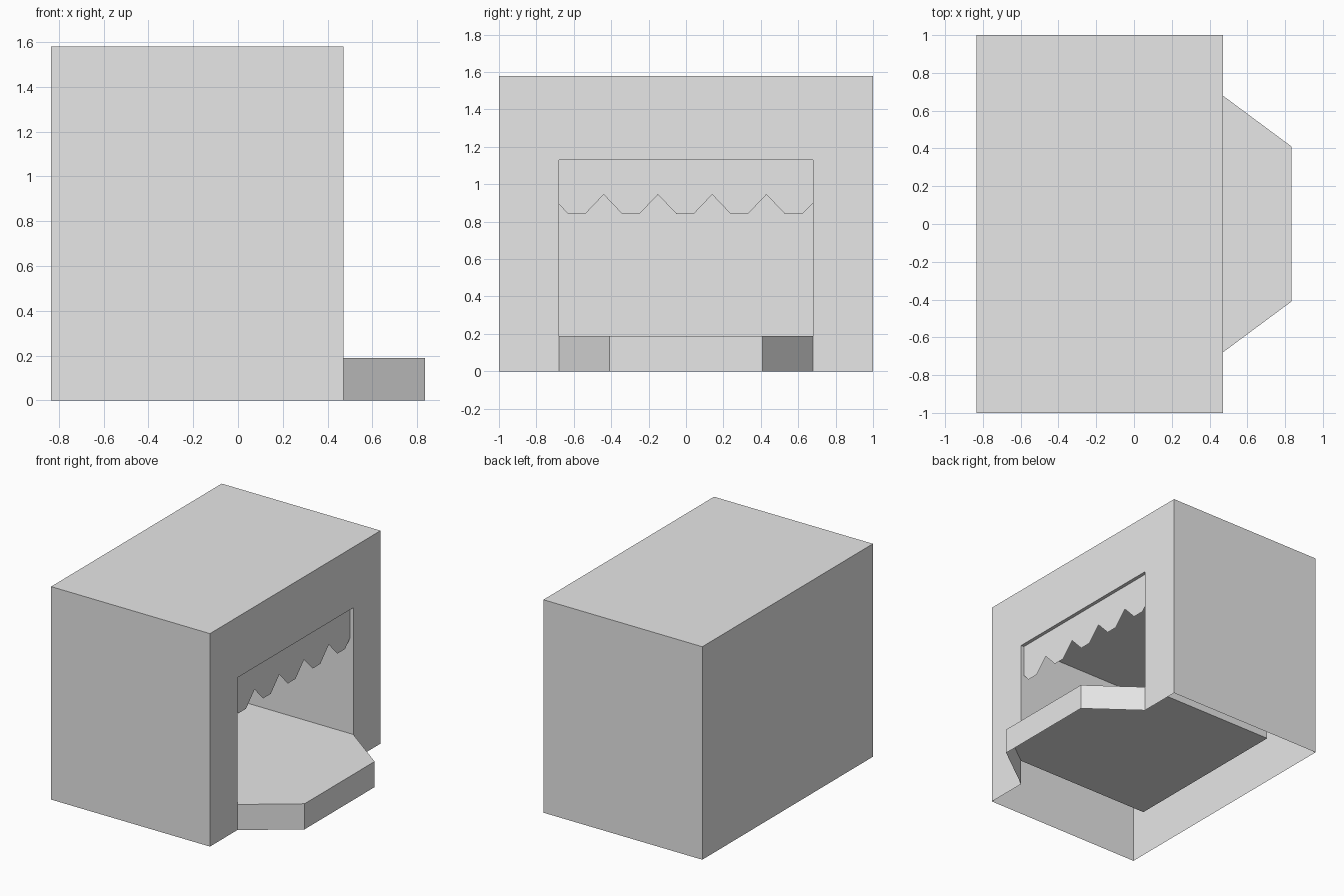
import bpy

cube = bpy.data.objects.get("Cube")
if cube:
    bpy.data.objects.remove(cube, do_unlink=True)

GREY = 0.8
mat = bpy.data.materials.new("plain_grey")
mat.use_nodes = True
mat.diffuse_color = (GREY, GREY, GREY, 1)
mat.node_tree.nodes["Principled BSDF"].inputs["Base Color"].default_value = (GREY, GREY, GREY, 1)

# Main dimensions
BACK, FRONT, HEARTH = -0.834, 0.47, 0.834
SIDE, HEIGHT = 1.0, 1.58
OPEN_Y, OPEN_Z = 0.68, 1.13
FLOOR_Z, FIRE_BACK = 0.19, -0.657
HEARTH_Y = 0.41


def sheet_object(name, polygons):
    """Thin-walled object made of flat polygons."""
    verts, faces = [], []
    for poly in polygons:
        face = []
        for p in poly:
            if p not in verts:
                verts.append(p)
            face.append(verts.index(p))
        faces.append(face)
    mesh = bpy.data.meshes.new(name)
    mesh.from_pydata(verts, [], faces)
    mesh.materials.append(mat)
    obj = bpy.data.objects.new(name, mesh)
    bpy.context.collection.objects.link(obj)
    return obj


def walls(path, z0, z1):
    """Upright panels along a plan path; the outside lies right of the path."""
    return [[(*a, z0), (*b, z0), (*b, z1), (*a, z1)] for a, b in zip(path, path[1:])]


def level(path, z):
    return [(x, y, z) for x, y in path]


# Outer casing: open underneath, with a doorway-shaped front
outline = [(FRONT, SIDE), (BACK, SIDE), (BACK, -SIDE), (FRONT, -SIDE)]
front_profile = [(-SIDE, 0), (-OPEN_Y, 0), (-OPEN_Y, OPEN_Z), (OPEN_Y, OPEN_Z),
                 (OPEN_Y, 0), (SIDE, 0), (SIDE, HEIGHT), (-SIDE, HEIGHT)]
front = [(FRONT, y, z) for y, z in front_profile]
sheet_object("outer_casing",
             walls(outline, 0, HEIGHT) + [level(outline, HEIGHT), front])

# Firebox lining: two sides, back and ceiling
recess = [(FRONT, -OPEN_Y), (FIRE_BACK, -OPEN_Y), (FIRE_BACK, OPEN_Y), (FRONT, OPEN_Y)]
sheet_object("firebox", walls(recess, FLOOR_Z, OPEN_Z) + [level(recess, OPEN_Z)[::-1]])

# Hearth: floor of the firebox running out to a tapered front step
rim = [(FRONT, -OPEN_Y), (HEARTH, -HEARTH_Y), (HEARTH, HEARTH_Y), (FRONT, OPEN_Y)]
floor = rim + [(FIRE_BACK, OPEN_Y), (FIRE_BACK, -OPEN_Y)]
sheet_object("hearth", walls(rim, 0, FLOOR_Z) + [level(floor, FLOOR_Z)])

# Scalloped valance just behind the opening
LOW, NOTCH, PITCH = 0.84, 0.945, 0.29
edge = [(-OPEN_Y, 0.895), (-0.63, LOW)]
for i in range(4):
    peak = -0.44 + i * PITCH
    edge += [(peak - 0.1, LOW), (peak, NOTCH), (peak + 0.1, LOW)]
edge += [(0.62, LOW), (OPEN_Y, 0.9), (OPEN_Y, OPEN_Z), (-OPEN_Y, OPEN_Z)]
sheet_object("valance", [[(FRONT - 0.026, y, z) for y, z in edge]])
